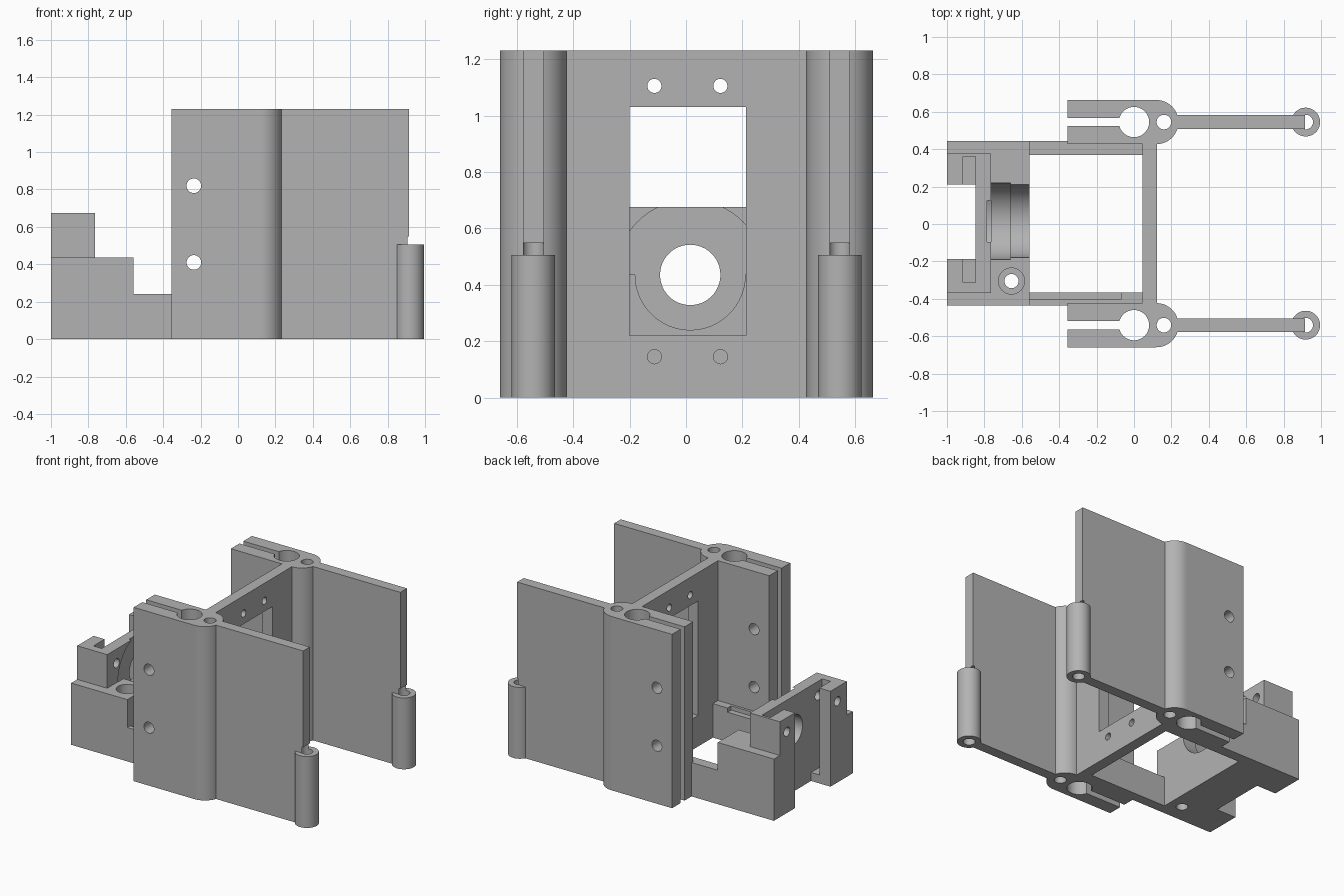
import bpy, math
from mathutils import Vector

cube = bpy.data.objects.get("Cube")
if cube:
    bpy.data.objects.remove(cube, do_unlink=True)

grey = bpy.data.materials.new("plain_grey")
grey.use_nodes = True
grey.diffuse_color = (0.45, 0.45, 0.45, 1)
grey.node_tree.nodes["Principled BSDF"].inputs["Base Color"].default_value = grey.diffuse_color


def box(name, x, y, z):
    """Box from three (low, high) ranges."""
    bpy.ops.mesh.primitive_cube_add(size=1, location=[sum(r) / 2 for r in (x, y, z)])
    ob = bpy.context.object
    ob.name = name
    ob.scale = [r[1] - r[0] for r in (x, y, z)]
    bpy.ops.object.transform_apply(location=True, rotation=True, scale=True)
    return ob


def rod(name, start, end, radius, sides=48):
    """Cylinder between two points."""
    a, b = Vector(start), Vector(end)
    bpy.ops.mesh.primitive_cylinder_add(vertices=sides, radius=radius, depth=(b - a).length,
                                        location=(a + b) / 2)
    ob = bpy.context.object
    ob.name = name
    ob.rotation_euler = (b - a).to_track_quat("Z", "Y").to_euler()
    bpy.ops.object.transform_apply(location=True, rotation=True, scale=True)
    return ob


def combine(ob, others, operation):
    """Boolean each helper into the part, then drop the helper."""
    for other in others:
        other.hide_render = True
        mod = ob.modifiers.new("bool", "BOOLEAN")
        mod.operation, mod.solver, mod.object = operation, "EXACT", other
        bpy.context.view_layer.objects.active = ob
        bpy.ops.object.modifier_apply(modifier=mod.name)
        bpy.data.objects.remove(other, do_unlink=True)


def finish(ob):
    ob.data.materials.clear()
    ob.data.materials.append(grey)
    bpy.ops.object.select_all(action="DESELECT")
    ob.select_set(True)
    bpy.context.view_layer.objects.active = ob
    bpy.ops.object.shade_smooth_by_angle(angle=math.radians(30))


H = 1.23    # height of the tall plates
LOW, HIGH = -0.1, 1.4    # reach of through cuts

# Rod clamps with fins and hinge sleeves
for side, c in (("right", -0.541), ("left", 0.545)):
    clamp = box(side + "_clamp", (-0.355, 0.12), (c - 0.118, c + 0.118), (0, H))
    combine(clamp, [rod("nose", (0.12, c, 0), (0.12, c, H), 0.118),
                    box("fin", (0.2, 0.915), (c - 0.037, c + 0.037), (0, H)),
                    rod("sleeve", (0.918, c, 0), (0.918, c, 0.505), 0.077)], "UNION")
    cuts = [rod("bore", (0, c, LOW), (0, c, HIGH), 0.081),
            box("slit", (-0.5, -0.05), (c - 0.022, c + 0.022), (LOW, HIGH)),
            rod("small_bore", (0.16, c, LOW), (0.16, c, HIGH), 0.039),
            rod("pin_hole", (0.918, c, LOW), (0.918, c, 0.548), 0.039)]
    for z in (0.41, 0.82):
        cuts.append(rod("bolt_hole", (-0.236, c - 0.2, z), (-0.236, c + 0.2, z), 0.039))
    combine(clamp, cuts, "DIFFERENCE")
    finish(clamp)

# Cross wall with window and screw holes
wall = box("cross_wall", (0.045, 0.122), (-0.43, 0.435), (0, H))
cuts = [box("window", (0, 0.2), (-0.2, 0.212), (0.22, 1.03))]
for y in (-0.112, 0.122):
    for z in (0.145, 1.105):
        cuts.append(rod("screw_hole", (0, y, z), (0.2, y, z), 0.025, 32))
combine(wall, cuts, "DIFFERENCE")
finish(wall)

# Side beams joining wall and carrier
right_beam = box("right_beam", (-0.57, 0.05), (-0.437, -0.365), (0, 0.24))
combine(right_beam, [box("ledge", (-0.56, -0.07), (-0.405, -0.3), (0.21, 0.3))], "DIFFERENCE")
finish(right_beam)
finish(box("left_beam", (-0.57, 0.05), (0.37, 0.445), (0, 0.24)))

# Carrier block with raised tower
carrier = box("carrier", (-1, -0.56), (-0.437, 0.445), (0, 0.437))
combine(carrier, [box("tower", (-1, -0.765), (-0.37, 0.378), (0.2, 0.675))], "UNION")
yc, zc = 0.015, 0.435    # axis of the round seat
cuts = [box("front_notch", (-1.1, -0.848), (-0.187, 0.21), (LOW, HIGH)),
        box("plate_slot", (-0.913, -0.848), (-0.312, 0.36), (0.06, HIGH)),
        rod("axle_hole", (-1.1, yc, zc), (-0.5, yc, zc), 0.107),
        rod("wall_recess", (-0.785, yc, zc), (-0.764, yc, zc), 0.265, 64),
        rod("seat", (-0.77, yc, zc), (-0.66, yc, zc), 0.205, 64),
        rod("seat_end", (-0.67, yc, zc), (-0.5, yc, zc), 0.195, 64),
        rod("screw_bore", (-0.655, -0.305, LOW), (-0.655, -0.305, HIGH), 0.038, 32),
        rod("screw_head", (-0.655, -0.305, 0.3), (-0.655, -0.305, 0.6), 0.07, 32)]
for y in (-0.265, 0.3):
    cuts.append(rod("plate_bolt_hole", (-1.1, y, 0.575), (-0.7, y, 0.575), 0.032, 32))
combine(carrier, cuts, "DIFFERENCE")
finish(carrier)
